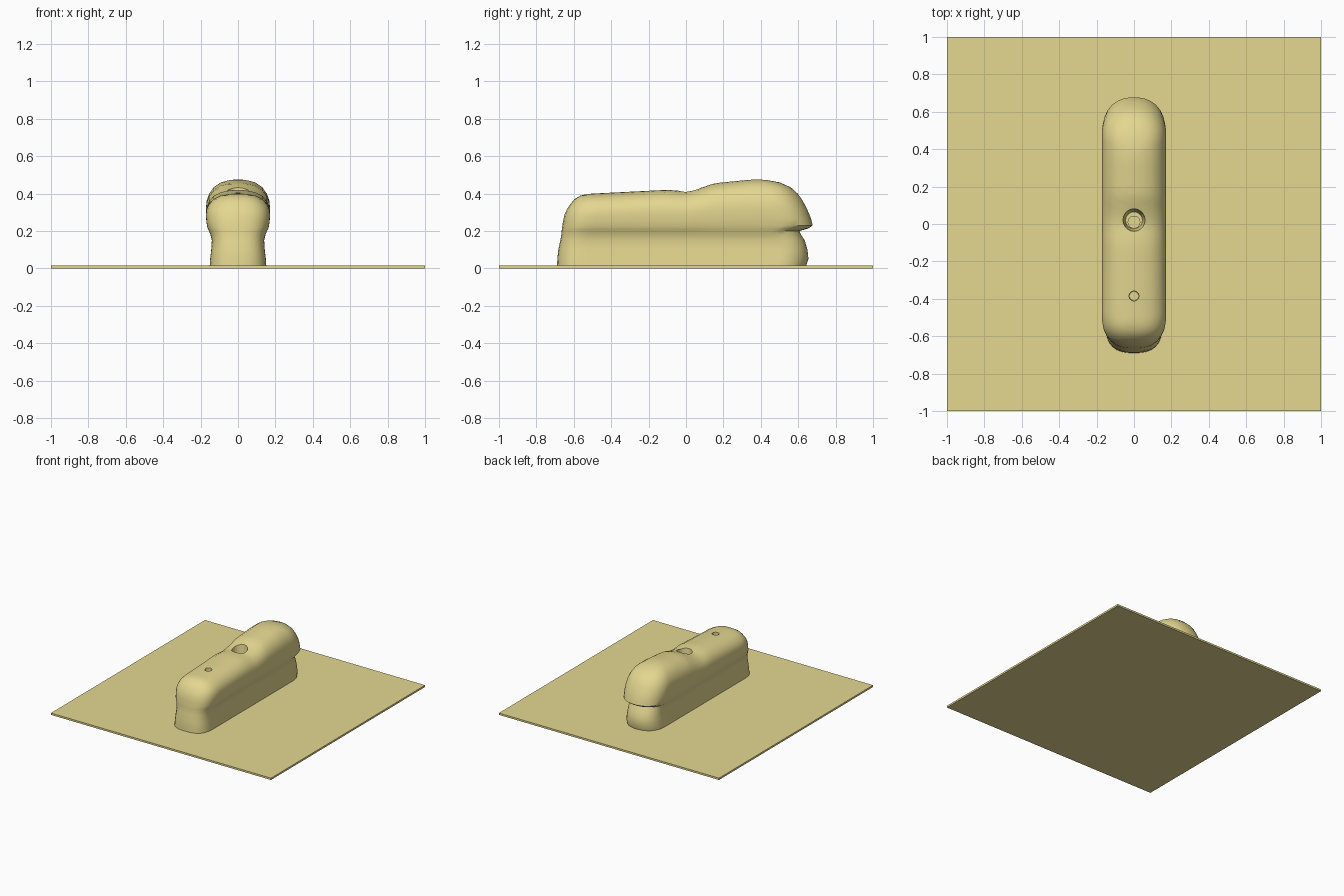
import bpy, bmesh, math

if "Cube" in bpy.data.objects:
    bpy.data.objects.remove(bpy.data.objects["Cube"])

mat = bpy.data.materials.new("yellow")
mat.diffuse_color = (0.78, 0.68, 0.28, 1)
mat.use_nodes = True
mat.node_tree.nodes["Principled BSDF"].inputs["Base Color"].default_value = mat.diffuse_color

# height of the grip's spine along y
SPINE = [(-1, .40), (-.5, .40), (-.3, .41), (-.1, .42), (0, .412),
         (.08, .43), (.15, .455), (.35, .475), (1, .475)]
# horizontal outlines: z (for a spine of 0.4), front y, back y, half width
RINGS = [(.005, -.69, .64, .152), (.05, -.688, .655, .149), (.10, -.683, .65, .143),
         (.15, -.672, .635, .140), (.18, -.667, .615, .147), (.20, -.665, .607, .155),
         (.21, -.664, .655, .160), (.222, -.662, .678, .165), (.25, -.658, .668, .169),
         (.287, -.65, .647, .172), (.32, -.635, .622, .167), (.345, -.618, .598, .154),
         (.37, -.597, .56, .130), (.389, -.565, .50, .092), (.397, -.53, .44, .05),
         (.40, -.50, .40, .02)]


def spine(y):
    for (y0, z0), (y1, z1) in zip(SPINE, SPINE[1:]):
        if y <= y1:
            return z0 + (z1 - z0) * (y - y0) / (y1 - y0)
    return SPINE[-1][1]


def half_outline(front, back, w, n_arc=7, n_side=22):
    """Points from the front end to the back end along +x."""
    reach = max(w, .03)
    pts = []
    for i in range(n_arc):
        a = math.pi / 2 * (i + .4) / n_arc
        pts.append((w * math.sin(a) ** .75, front + reach * (1 - math.cos(a) ** .75)))
    y0, y1 = front + reach, back - reach
    pts += [(w, y0 + (y1 - y0) * i / n_side) for i in range(n_side + 1)]
    for i in reversed(range(n_arc)):
        a = math.pi / 2 * (i + .4) / n_arc
        pts.append((w * math.sin(a) ** .9, back - reach * (1 - math.cos(a) ** .9)))
    return pts


def finish(obj):
    obj.data.materials.append(mat)
    bpy.ops.object.select_all(action='DESELECT')
    obj.select_set(True)
    bpy.context.view_layer.objects.active = obj
    bpy.ops.object.shade_smooth_by_angle(angle=math.radians(40))


# base plate
bpy.ops.mesh.primitive_cube_add(size=1, location=(0, 0, .0075))
plate = bpy.context.object
plate.name = "base_plate"
plate.scale = (2, 2, .015)
finish(plate)

# grip body, lofted through the outlines
bm = bmesh.new()
loops = []
for z, front, back, w in RINGS:
    half = half_outline(front, back, w)
    loop = []
    for x, y in half + [(-x, y) for x, y in reversed(half)]:
        h = z if z < .2 else .2 + (z - .2) * (spine(y) - .2) / .2
        loop.append(bm.verts.new((x, y, h)))
    loops.append(loop)
n = len(loops[0])
for lo, hi in zip(loops, loops[1:]):
    for i in range(n):
        j = (i + 1) % n
        bm.faces.new((lo[i], lo[j], hi[j], hi[i]))
for loop in (loops[0], loops[-1]):
    for i in range(n // 2 - 1):
        bm.faces.new((loop[i], loop[i + 1], loop[n - 2 - i], loop[n - 1 - i]))
bmesh.ops.recalc_face_normals(bm, faces=bm.faces)
mesh = bpy.data.meshes.new("grip")
bm.to_mesh(mesh)
bm.free()
grip = bpy.data.objects.new("grip", mesh)
bpy.context.collection.objects.link(grip)

# screw holes sunk into the top
for name, y, r_low, r_top, low in (("middle_hole_cutter", .02, .045, .07, .30),
                                   ("front_hole_cutter", -.385, .024, .03, .33)):
    bpy.ops.mesh.primitive_cone_add(vertices=20, radius1=r_low, radius2=r_top,
                                    depth=.5 - low, location=(0, y, (low + .5) / 2))
    cutter = bpy.context.object
    cutter.name = name
    cutter.hide_render = True
    cutter.hide_set(True)
    mod = grip.modifiers.new(name, 'BOOLEAN')
    mod.operation = 'DIFFERENCE'
    mod.solver = 'EXACT'
    mod.object = cutter
finish(grip)

# screw seated in the middle hole
bpy.ops.mesh.primitive_cylinder_add(vertices=20, radius=.034, depth=.06, location=(0, .01, .32))
screw = bpy.context.object
screw.name = "screw_head"
finish(screw)
